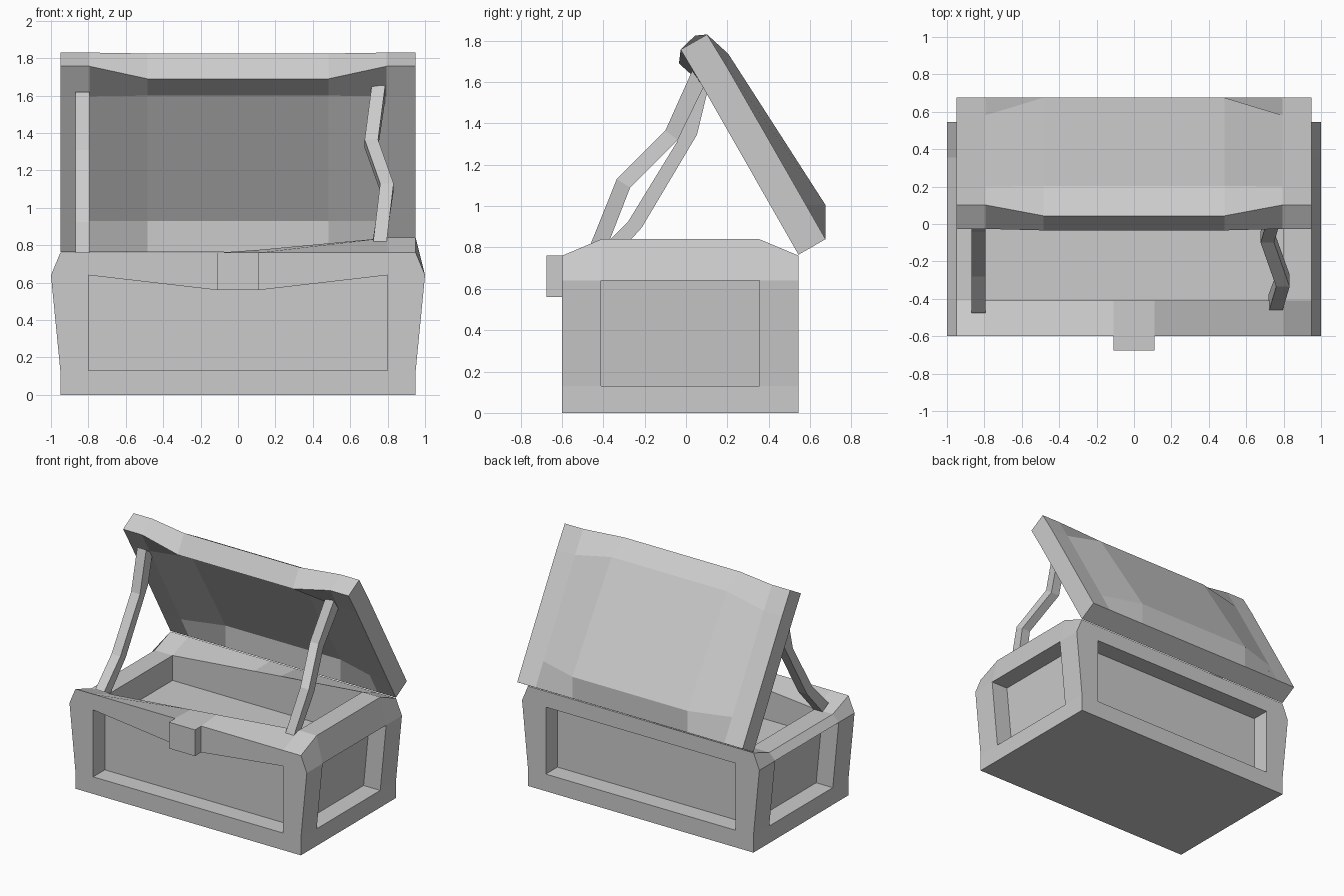
import bpy, bmesh
from mathutils import Vector

if "Cube" in bpy.data.objects:
    bpy.data.objects.remove(bpy.data.objects["Cube"])


def finish(name, bm):
    bmesh.ops.remove_doubles(bm, verts=bm.verts, dist=0.0005)
    bmesh.ops.recalc_face_normals(bm, faces=bm.faces)
    me = bpy.data.meshes.new(name)
    bm.to_mesh(me)
    bm.free()
    ob = bpy.data.objects.new(name, me)
    bpy.context.collection.objects.link(ob)
    return ob


def panel(bm, grid, sink):
    """Grid of points whose inner cells are sunk in, leaving a frame."""
    m, n = len(grid), len(grid[0])
    v = [[bm.verts.new(p) for p in row] for row in grid]
    s = {(i, j): bm.verts.new(sink(Vector(grid[i][j])))
         for i in range(1, m - 1) for j in range(1, n - 1)}
    for i in range(m - 1):
        for j in range(n - 1):
            c = [(i, j), (i, j + 1), (i + 1, j + 1), (i + 1, j)]
            inner = all(k in s for k in c)
            bm.faces.new([s[k] if inner else v[k[0]][k[1]] for k in c])
    ring = ([(1, j) for j in range(1, n - 1)] + [(i, n - 2) for i in range(2, m - 1)]
            + [(m - 2, j) for j in range(n - 3, 0, -1)] + [(i, 1) for i in range(m - 3, 1, -1)])
    for a, b in zip(ring, ring[1:] + ring[:1]):
        bm.faces.new([v[a[0]][a[1]], v[b[0]][b[1]], s[b], s[a]])


def loft(name, sections):
    bm = bmesh.new()
    rings = [[bm.verts.new(p) for p in sec] for sec in sections]
    k = len(rings[0])
    for a, b in zip(rings, rings[1:]):
        for i in range(k):
            bm.faces.new([a[i], a[(i + 1) % k], b[(i + 1) % k], b[i]])
    bm.faces.new(rings[0])
    bm.faces.new(rings[-1])
    return finish(name, bm)


# Chest body: four framed walls and a tilted rim around the shallow tray
XS = [-0.95, -0.8, -0.11, 0.11, 0.8, 0.95]
YS = [-0.6, -0.41, 0.355, 0.545]
LEVELS = [(0, 0.95), (0.13, 0.95), (0.64, 1.0), (0.76, 0.95)]  # height, half width
D = 0.14


def rim_z(x):
    return 0.765 + 0.075 * max(-1, min(1, x / 0.8))


bm = bmesh.new()
for y, dip, d in ((YS[0], 0.56, D), (YS[3], 0.64, -D)):
    grid = []
    for z, w in LEVELS:
        row = []
        for x in XS:
            xx = x if abs(x) < 0.9 else (w if x > 0 else -w)
            row.append((xx, y, dip if z == 0.64 and abs(x) < 0.2 else z))
        grid.append(row)
    panel(bm, grid, lambda p, d=d: p + Vector((0, d, 0)))
for side in (-1, 1):
    grid = [[(side * w, y, rim_z(side) if z == 0.76 and y in YS[1:3] else z) for y in YS]
            for z, w in LEVELS]
    panel(bm, grid, lambda p, side=side: p - Vector((side * D, 0, 0)))
top = [[(x, y, rim_z(x) if y in YS[1:3] else 0.76) for x in XS] for y in YS]
panel(bm, top, lambda p: Vector((p.x, p.y, 0.5)))
bm.faces.new([bm.verts.new(p) for p in [(x, YS[0], 0) for x in XS]
              + [(0.95, y, 0) for y in YS[1:]] + [(x, YS[3], 0) for x in XS[-2::-1]]
              + [(-0.95, y, 0) for y in YS[2:0:-1]]])
finish("chest_body", bm)

# Latch block
loft("latch", [[(x, y, z) for y, z in ((-0.675, 0.56), (-0.6, 0.56), (-0.6, 0.76), (-0.675, 0.76))]
               for x in (-0.11, 0.11)])

# Open lid: flat profile at the ends, domed profile in the middle (y, z)
flat = [(0.675, 0.84), (0.581, 1.005), (0.2, 1.67), (0.102, 1.83),
        (-0.026, 1.757), (0.07, 1.596), (0.45, 0.93), (0.544, 0.765)]
dome = [(0.675, 0.84), (0.675, 1.005), (0.204, 1.737), (0.044, 1.825),
        (-0.034, 1.69), (0.14, 1.6), (0.543, 0.93), (0.544, 0.765)]
loft("lid", [[(x, y, z) for y, z in prof] for x, prof in
             ((-0.95, flat), (-0.795, flat), (-0.485, dome),
              (0.485, dome), (0.795, flat), (0.95, flat))])


# Lid stays: bent bars from (x, front y, front z, back y, back z)
def stay(name, pts, w):
    loft(name, [[(x, a, b), (x + w, a, b), (x + w, c, d), (x, c, d)] for x, a, b, c, d in pts])


stay("left_stay", [(-0.87, 0.03, 1.62, 0.105, 1.56), (-0.87, -0.044, 1.31, 0.053, 1.345),
                   (-0.87, -0.28, 0.925, -0.214, 0.896), (-0.87, -0.475, 0.73, -0.40, 0.69)], 0.075)
stay("right_stay", [(0.715, 0.03, 1.655, 0.085, 1.575), (0.677, -0.10, 1.365, -0.04, 1.32),
                    (0.76, -0.335, 1.13, -0.27, 1.09), (0.72, -0.47, 0.795, -0.375, 0.82)], 0.072)
